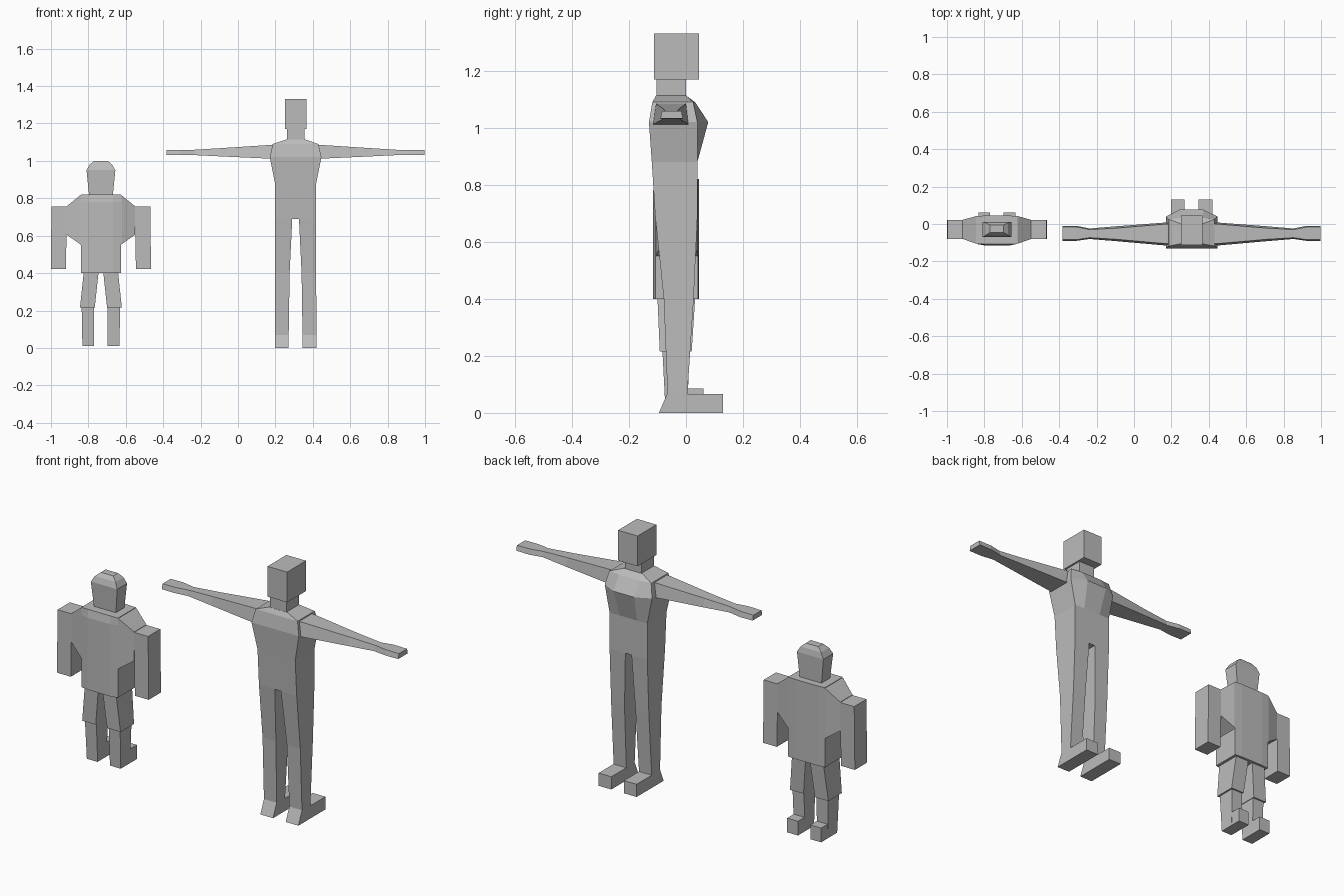
import bpy, bmesh

if "Cube" in bpy.data.objects:
    bpy.data.objects.remove(bpy.data.objects["Cube"])

grey = bpy.data.materials.new("plain_grey")
grey.diffuse_color = (0.5, 0.5, 0.5, 1)
grey.use_nodes = True
grey.node_tree.nodes["Principled BSDF"].inputs["Base Color"].default_value = grey.diffuse_color


def loft(name, rings):
    """Skin a closed solid through rings with equal point counts."""
    bm = bmesh.new()
    loops = [[bm.verts.new(p) for p in ring] for ring in rings]
    n = len(loops[0])
    for a, b in zip(loops, loops[1:]):
        for i in range(n):
            j = (i + 1) % n
            bm.faces.new((a[i], a[j], b[j], b[i]))
    bm.faces.new(loops[0][::-1])
    bm.faces.new(loops[-1])
    bmesh.ops.recalc_face_normals(bm, faces=bm.faces)
    mesh = bpy.data.meshes.new(name)
    bm.to_mesh(mesh)
    bm.free()
    mesh.materials.append(grey)
    obj = bpy.data.objects.new(name, mesh)
    bpy.context.collection.objects.link(obj)


def rect(cx, s, x0, x1, y0, y1, z):
    """Horizontal rectangle, mirrored about cx by the sign s."""
    return [(cx + s * x, y, z) for x, y in ((x0, y0), (x1, y0), (x1, y1), (x0, y1))]


def column(name, cx, s, rows):
    """Upright four-sided part; rows are x0, x1, y0, y1, z."""
    loft(name, [rect(cx, s, *row) for row in rows])


# ---------- tall figure, arms spread ----------
T = 0.308
column("tall_head", T, 1, [(-.057, .057, -.112, .045, z) for z in (1.17, 1.33)])
column("tall_neck", T, 1, [(-.047, .047, -.104, 0, z) for z in (1.10, 1.175)])

# torso: half width, front y, side back y, middle half width, middle back y, z
rows = [(.11, -.108, .04, .05, .04, .69),
        (.11, -.12, .04, .05, .04, .88),
        (.138, -.13, .04, .06, .078, 1.02),
        (.122, -.118, .025, .06, .032, 1.09),
        (.055, -.105, 0, .045, 0, 1.113)]
loft("tall_torso", [[(T - w, f, z), (T + w, f, z), (T + w, b, z),
                     (T + m, mb, z), (T - m, mb, z), (T - w, b, z)]
                    for w, f, b, m, mb, z in rows])

for s, side in ((-1, "left"), (1, "right")):
    # arm sections: x, bottom y range, top y range, z range
    arm = [(.105, -.115, .008, -.105, 0, 1.01, 1.085),
           (.138, -.115, .008, -.105, 0, 1.012, 1.085),
           (.40, -.092, -.012, -.082, -.022, 1.024, 1.068),
           (.545, -.08, -.024, -.073, -.03, 1.031, 1.059),
           (.615, -.09, -.01, -.084, -.016, 1.031, 1.059),
           (.69, -.09, -.01, -.084, -.016, 1.032, 1.058)]
    loft("tall_arm_" + side, [[(T + s * x, a, z0), (T + s * x, b, z0),
                               (T + s * x, d, z1), (T + s * x, c, z1)]
                              for x, a, b, c, d, z0, z1 in arm])
    column("tall_leg_" + side, T, s, [
        (.018, .11, -.108, .04, .69),
        (.032, .11, -.078, .027, .40),
        (.037, .111, -.065, .005, .07),
        (.037, .111, -.095, .005, 0)])
    column("tall_foot_" + side, T, s, [(.037, .111, 0, .13, z) for z in (0, .067)])

# ---------- short figure, arms hanging ----------
S = -0.733
column("short_head", S, 1, [
    (-.063, .063, -.062, .008, .81),
    (-.077, .077, -.07, .012, .95),
    (-.06, .06, -.06, .006, .98),
    (-.036, .036, -.045, -.005, 1.0)])

# torso with gently angled front and back
loft("short_torso", [[(S - .107, -.107, z), (S - m, f, z), (S + m, f, z),
                      (S + .107, -.107, z), (S + .107, .042, z), (S + m, b, z),
                      (S - m, b, z), (S - .107, .042, z)]
                     for m, f, b, z in ((.065, -.115, .045, .40),
                                        (.065, -.115, .045, .78),
                                        (.065, -.107, .045, .82))])

for s, side in ((-1, "left"), (1, "right")):
    # sloping shoulder tapering out to the arm
    loft("short_shoulder_" + side, [
        [(S + s * x, f, z0), (S + s * x, b, z0), (S + s * x, b, z1), (S + s * x, f, z1)]
        for x, f, b, z0, z1 in ((.10, -.107, .042, .545, .82),
                                (.112, -.105, .042, .555, .815),
                                (.183, -.08, .022, .605, .757))])
    column("short_arm_" + side, S, s, [
        (.187, .268, -.08, .022, .422), (.182, .264, -.08, .022, .755)])
    column("short_thigh_" + side, S, s, [
        (.033, .112, -.092, .02, .215), (.013, .092, -.1, .032, .402)])
    column("short_shin_" + side, S, s, [
        (.036, .099, -.072, .005, .01), (.036, .103, -.083, .012, .225)])
    column("short_foot_" + side, S, s, [(.036, .099, 0, .062, z) for z in (.01, .085)])
